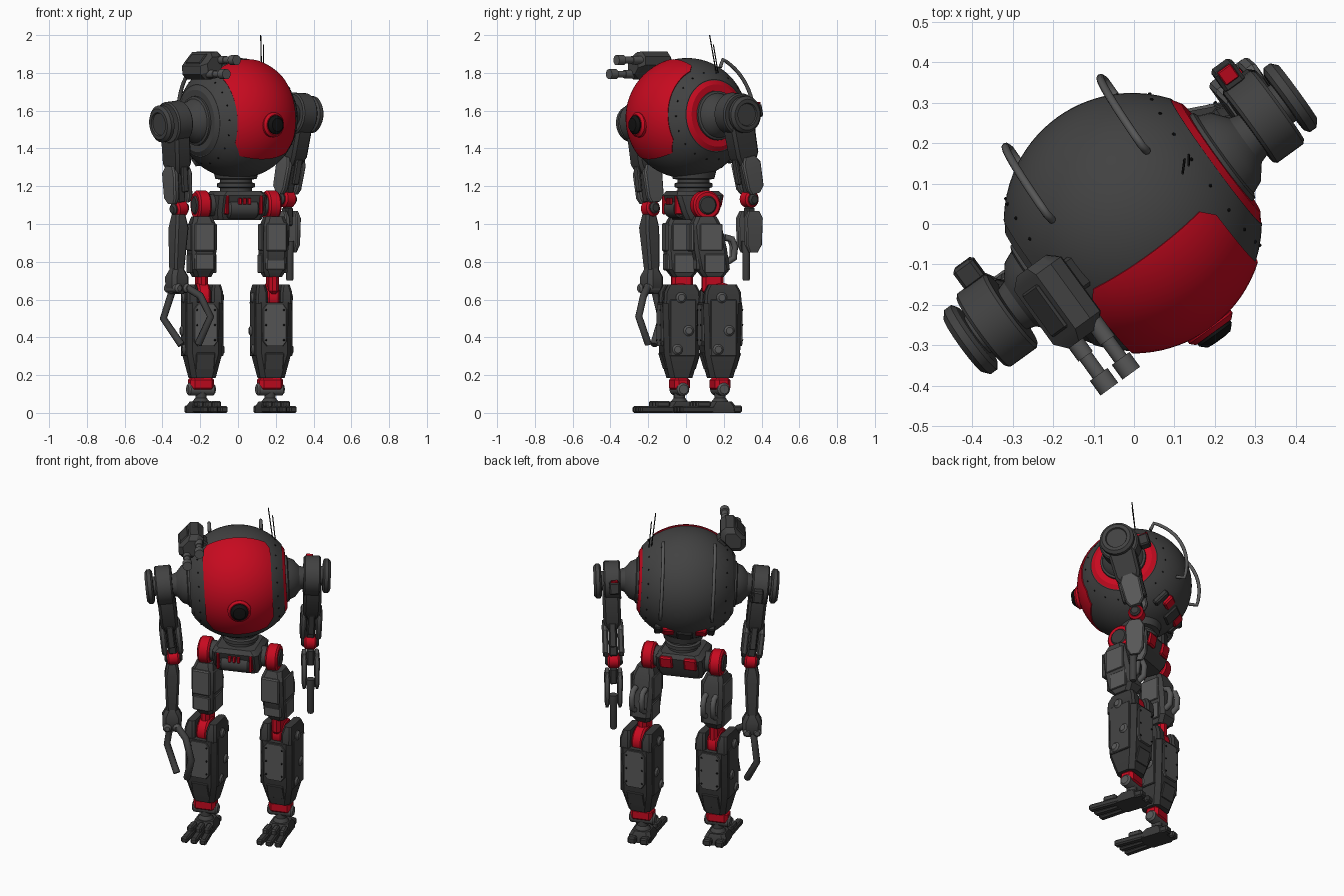
import bpy, bmesh
from math import pi, sin, cos, radians, sqrt
from mathutils import Matrix, Vector

if "Cube" in bpy.data.objects:
    bpy.data.objects.remove(bpy.data.objects["Cube"])


def material(name, r, g, b):
    m = bpy.data.materials.new(name)
    m.use_nodes = True
    m.diffuse_color = (r, g, b, 1)
    node = next(n for n in m.node_tree.nodes if n.type == 'BSDF_PRINCIPLED')
    node.inputs["Base Color"].default_value = (r, g, b, 1)
    return m


RED = material("red paint", .57, .003, .014)
DARK = material("dark grey metal", .054, .054, .054)
CHAR = material("charcoal metal", .04, .04, .04)
GREY = material("mid grey metal", .095, .095, .095)
BLACK = material("black", .006, .006, .006)


def T(x, y, z):
    return Matrix.Translation((x, y, z))


def R(deg, axis):
    return Matrix.Rotation(radians(deg), 4, axis)


ALONG_X, FORWARD, WORLD = R(90, 'Y'), R(90, 'X'), Matrix()


def finish(name, bm, mat, frame):
    """Store a bmesh as an object, smooth below 32 degrees."""
    bmesh.ops.recalc_face_normals(bm, faces=bm.faces)
    for f in bm.faces:
        f.smooth = True
    for e in bm.edges:
        e.smooth = e.is_manifold and e.calc_face_angle() < radians(32)
    me = bpy.data.meshes.new(name)
    bm.to_mesh(me)
    bm.free()
    me.materials.append(mat)
    ob = bpy.data.objects.new(name, me)
    ob.matrix_world = frame
    bpy.context.collection.objects.link(ob)
    return ob


def skin(bm, rings):
    for a, b in zip(rings, rings[1:]):
        for i in range(len(a)):
            j = (i + 1) % len(a)
            bm.faces.new((a[i], a[j], b[j], b[i]))
    bm.faces.new(rings[0])
    bm.faces.new(rings[-1])


def lathe(name, profile, mat, frame=WORLD, place=WORLD, seg=32, cuts=()):
    """Revolve (height, radius) pairs round z, move by place, trim by planes."""
    bm = bmesh.new()
    skin(bm, [[bm.verts.new((r * cos(2 * pi * i / seg), r * sin(2 * pi * i / seg), t))
               for i in range(seg)] for t, r in profile])
    bm.transform(place)
    bmesh.ops.recalc_face_normals(bm, faces=bm.faces)
    for co, no in cuts:
        bmesh.ops.bisect_plane(bm, geom=bm.verts[:] + bm.edges[:] + bm.faces[:],
                               plane_co=co, plane_no=no, clear_outer=True)
    return finish(name, bm, mat, frame)


def drum(name, length, r, mat, frame=WORLD, place=WORLD, edge=.01):
    h = length / 2
    return lathe(name, [(-h, r - edge), (edge - h, r), (h - edge, r), (h, r - edge)], mat, frame, place)


def loft(name, levels, mat, frame=WORLD, chamfer=.02):
    """Stack chamfered rectangles given as (z, half x, half y, centre y)."""
    bm = bmesh.new()
    rings = []
    for z, hx, hy, cy in levels:
        c = chamfer
        pts = [(hx, hy - c), (hx - c, hy), (c - hx, hy), (-hx, hy - c),
               (-hx, c - hy), (c - hx, -hy), (hx - c, -hy), (hx, c - hy)]
        rings.append([bm.verts.new((x, y + cy, z)) for x, y in pts])
    skin(bm, rings)
    return finish(name, bm, mat, frame)


def box(name, centre, size, mat, frame=WORLD, rot=WORLD, bevel=.008):
    bm = bmesh.new()
    bmesh.ops.create_cube(bm, size=1, matrix=T(*centre) @ rot @ Matrix.Diagonal((*size, 1)))
    bmesh.ops.bevel(bm, geom=bm.edges[:], offset=min(bevel, min(size) * .3), segments=1, affect='EDGES')
    return finish(name, bm, mat, frame)


def tube(name, pts, r, mat, frame=WORLD):
    cu = bpy.data.curves.new(name, 'CURVE')
    cu.dimensions, cu.bevel_depth, cu.bevel_resolution, cu.use_fill_caps = '3D', r, 2, True
    sp = cu.splines.new('POLY')
    sp.points.add(len(pts) - 1)
    for p, q in zip(sp.points, pts):
        p.co = (*q, 1)
    cu.materials.append(mat)
    ob = bpy.data.objects.new(name, cu)
    ob.matrix_world = frame
    bpy.context.collection.objects.link(ob)


def dots(name, pts, r, frame):
    bm = bmesh.new()
    for p in pts:
        bmesh.ops.create_icosphere(bm, subdivisions=1, radius=r, matrix=T(*p))
    finish(name, bm, BLACK, frame)


# Round body, turned to one side and slightly rolled
BODY = T(-.003, .005, 1.56) @ R(36, 'Z') @ R(-3, 'Y')
RAD, SIDE = .319, .255
ball = [(x, sqrt(RAD * RAD - x * x)) for x in [SIDE * i / 12 for i in range(-12, 13)]]
top, low = radians(74), radians(42)
plate_cuts = [((0, 0, 0), (0, sin(top), cos(top))), ((0, 0, 0), (0, sin(low), -cos(low)))]
for s in (-1, 1):
    plate_cuts += [((s * .187, 0, 0), (s, 0, 0)), ((s * .187, -.105, 0), (s, .9, 0)),
                   ((s * .187, 0, -.12), (s * .9, 0, -.5))]
lathe("body_shell", ball, DARK, BODY, ALONG_X, 64)
plate = lathe("front_plate", ball, RED, BODY, ALONG_X, 64, plate_cuts)
thick = plate.modifiers.new("thickness", 'SOLIDIFY')
thick.thickness, thick.offset = .006, 1
drum("eye_rim", .05, .066, RED, BODY, T(0, -.313, -.035) @ FORWARD, .012)
lathe("eye", [(-.02, .05), (.03, .05), (.045, .035), (.047, .015)], BLACK, BODY, T(0, -.315, -.035) @ FORWARD)
ring = sqrt(RAD ** 2 - .22 ** 2)
dots("body_rivets", [(s * .22, ring * cos(a * pi / 9), ring * sin(a * pi / 9))
                     for s in (-1, 1) for a in range(18)], .005, BODY)

# Rear rails, lower panels and antennas
for s in (-1, 1):
    arc = [(s * .145, .335 * cos(radians(a)), .335 * sin(radians(a))) for a in range(-15, 66, 5)]
    ends = [Vector(p) * .86 for p in (arc[0], arc[-1])]
    tube("rear_rail", [(s * .145, *ends[0][1:])] + arc + [(s * .145, *ends[1][1:])], .01, GREY, BODY)
    box("lower_rear_panel", (s * .09, .22, -.203), (.07, .07, .03), RED, BODY, R(47, 'X'))
    box("lower_rear_frame", (s * .15, .19, -.205), (.04, .1, .035), CHAR, BODY, R(43, 'X'))
box("lower_rear_keel", (0, .21, -.225), (.09, .1, .035), CHAR, BODY, R(43, 'X'))
tube("tall_antenna", [(.125, .16, 1.8), (.12, .125, 2)], .003, BLACK)
tube("short_antenna", [(.135, .17, 1.8), (.135, .145, 1.95)], .003, BLACK)

# Twin gun on the shoulder
GUN = BODY @ T(-.25, -.05, .292) @ R(-45, 'Y')
loft("gun_housing", [(-.11, .055, .04, 0), (-.085, .082, .052, 0), (.08, .082, .052, 0), (.11, .055, .042, 0)],
     DARK, GUN @ FORWARD, .032)
box("gun_top_cover", (0, 0, .05), (.07, .13, .018), CHAR, GUN)
box("gun_mount", (.02, .03, -.06), (.06, .09, .08), CHAR, GUN)
for s in (-1, 1):
    lathe("gun_barrel", [(0, .022), (.08, .022), (.08, .018), (.135, .018), (.135, .027), (.18, .027), (.18, .015)],
          GREY, GUN, T(s * .05, -.07, -.012) @ FORWARD, 16)

# Shoulders and upper arms
for s in (-1, 1):
    side = T(s * SIDE, 0, 0) @ R(90 * s, 'Y')
    lathe("shoulder_ring", [(-.03, .192), (0, .188), (.015, .165), (.015, .13), (-.01, .13)],
          RED if s > 0 else DARK, BODY, side, 48)
    lathe("shoulder_cone", [(-.01, .135), (.025, .13), (.03, .118), (.06, .105), (.09, .068), (.13, .055)],
          DARK, BODY, side)
    ARM = BODY @ T(s * .423, .02 if s > 0 else 0, 0) @ R(5 if s > 0 else -3, 'Y') @ R(13 if s > 0 else 3, 'X')
    drum("shoulder_drum", .095, .112, DARK, ARM, T(-s * .008, 0, 0) @ ALONG_X, .008)
    lathe("shoulder_disc", [(.03, .055), (.052, .055), (.053, .085), (.062, .098), (.082, .098), (.096, .082),
                            (.096, .062), (.088, .058)], DARK, ARM, R(90 * s, 'Y'))
    box("shoulder_bracket", (-s * .02, .135, -.015), (.06, .06, .07), CHAR, ARM)
    if s > 0:
        box("shoulder_marker", (-.02, .145, .023), (.04, .04, .009), RED, ARM)
    LIMB = ARM @ T(0 if s > 0 else .012, 0, 0)
    loft("upper_arm", [(-.27, .04, .05, 0), (-.22, .05, .072, 0), (-.08, .05, .076, 0), (0, .045, .06, 0)],
         CHAR, LIMB, .015)
    box("upper_arm_core", (0, 0, -.33), (.05, .06, .2), CHAR, LIMB)
    for k in (-1, 1):
        loft("arm_side_plate", [(-.43, .014, .03, 0), (-.4, .017, .052, .005), (-.27, .017, .058, .005),
                                (-.23, .012, .035, 0)], GREY, LIMB @ T(k * .044, 0, 0), .008)
        box("arm_link", (0, k * .06, -.3), (.04, .02, .14), DARK, LIMB)
    elbow = T(0, -.012 if s > 0 else 0, -.46) @ ALONG_X
    drum("elbow", .07, .044, RED, LIMB, elbow)
    drum("elbow_cap", .1, .03, CHAR, LIMB, elbow)

# Gripping forearm
GRIP = T(-.315, -.195, 0) @ R(36, 'Z')
loft("right_forearm", [(.72, .028, .03, .015), (.78, .034, .036, .015), (.98, .042, .044, 0), (1.05, .03, .032, 0)],
     DARK, GRIP, .012)
loft("hand", [(.63, .035, .035, .015), (.66, .053, .05, .015), (.72, .055, .05, .015), (.765, .034, .034, .015)],
     DARK, GRIP)
tube("outer_claw", [(-.34, -.17, .67), (-.395, -.13, .5), (-.3, -.17, .36)], .02, DARK)
tube("inner_claw", [(-.28, -.2, .67), (-.2, -.225, .62), (-.145, -.25, .51), (-.21, -.2, .365)], .02, DARK)
for k in (-1, 1):
    drum("claw_pivot", .12, .024, GREY, GRIP, T(k * .028, .01, .66) @ FORWARD)

# Gun forearm
LAUNCH = T(.262, .335, 0) @ R(36, 'Z')
box("forearm_core", (0, 0, 1.04), (.045, .05, .1), CHAR, LAUNCH)
for k in (-1, 1):
    loft("forearm_prong", [(.85, .008, .028, 0), (.89, .014, .05, 0), (1.03, .016, .055, 0), (1.07, .01, .035, 0)],
         GREY, LAUNCH @ T(k * .036, 0, 0), .006)
lathe("forearm_barrel", [(.7, .016), (.71, .02), (.84, .02), (.86, .024), (.91, .024)], DARK, LAUNCH, T(0, -.02, 0), 16)

# Neck and pelvis
lathe("neck", [(1.13, .1), (1.165, .1), (1.17, .085), (1.19, .085), (1.195, .1), (1.215, .1), (1.22, .085),
               (1.235, .085), (1.24, .11), (1.28, .12)], DARK, T(-.01, .04, 0))
HIP = T(-.01, .035, 0) @ R(20, 'Z')
loft("pelvis", [(1.02, .12, .075, 0), (1.06, .135, .1, 0), (1.15, .135, .13, 0), (1.175, .11, .115, 0)], DARK, HIP)
drum("pelvis_roll", .17, .05, DARK, HIP, T(0, -.085, 1.08) @ ALONG_X)
for k in (-1, 0, 1):
    box("pelvis_stripe", (k * .026, -.132, 1.12), (.018, .014, .036), RED, HIP, bevel=.003)
for s in (-1, 1):
    box("pelvis_front_trim", (s * .095, -.113, 1.1), (.016, .045, .1), RED, HIP)
    box("pelvis_rear_panel", (s * .07, .115, 1.125), (.075, .035, .075), RED, HIP, R(-12, 'X'))
    drum("hip_disc", .07, .077, RED, HIP, T(s * .197, 0, 1.1) @ ALONG_X)
    drum("hip_cap", .085, .052, CHAR, HIP, T(s * .197, 0, 1.1) @ ALONG_X)
    drum("hip_axle", .1, .058, DARK, HIP, T(s * .135, 0, 1.1) @ ALONG_X)

# Legs
for x, hip, knee, foot in ((-.19, -.03, -.02, -.035), (.175, .1, .14, .18)):
    LEG = T(x, foot, 0) @ R(11, 'Z')
    h, k = hip - foot, knee - foot
    m = (h + k) / 2
    loft("thigh", [(.72, .045, .055, k), (.76, .062, .085, k), (.87, .066, .088, m),
                   (.99, .066, .08, h), (1.04, .05, .055, h)], DARK, LEG)
    box("thigh_front_plate", (0, h - .079, .93), (.11, .022, .15), GREY, LEG)
    box("thigh_lower_front_plate", (0, k - .084, .8), (.105, .022, .09), GREY, LEG)
    for s in (-1, 1):
        box("thigh_side_plate", (s * .066, m, .93), (.012, .12, .14), GREY, LEG)
        box("thigh_lower_plate", (s * .064, k, .79), (.012, .11, .1), GREY, LEG)
        tube("thigh_hose", [(s * .03, k + d, z) for d, z in
                            ((.06, .93), (.1, .92), (.115, .88), (.11, .82), (.06, .79))], .017, GREY, LEG)
    # Red knee held between two cheeks on top of the shin
    box("knee_link", (0, k, .7), (.055, .115, .14), RED, LEG, bevel=.02)
    drum("knee", .066, .08, RED, LEG, T(0, 0, .61) @ ALONG_X)
    loft("shin", [(.185, .066, .062, 0), (.31, .094, .095, 0), (.585, .097, .104, 0)], CHAR, LEG, .025)
    for s in (-1, 1):
        loft("shin_cheek", [(.58, .032, .1, 0), (.64, .031, .096, 0), (.68, .022, .075, 0)],
             CHAR, LEG @ T(s * .066, 0, 0), .012)
        loft("shin_plate", [(-.11, .045, .01, 0), (-.085, .064, .01, 0), (.085, .064, .01, 0), (.11, .045, .01, 0)],
             GREY, LEG @ T(0, s * .101, .465), .004)
        dots("shin_rivets", [(i * .048, s * .111, .465 + j * .08) for i in (-1, 1) for j in (-1, 0, 1)], .006, LEG)
        box("shin_lower_plate", (0, s * .086, .275), (.1, .012, .09), DARK, LEG, R(s * -17, 'X'))
        box("shin_side_plate", (s * .095, 0, .45), (.014, .14, .3), DARK, LEG)
        for y, z in ((-.01, .61), (.03, .435), (-.03, .335)):
            drum("shin_bolt", .035, .028, GREY, LEG, T(s * .095, y, z) @ ALONG_X)
    # Ankle and toed foot
    FOOT = T(x - .006, foot, 0) @ R(18, 'Z')
    box("ankle", (0, 0, .153), (.13, .085, .078), RED, FOOT, bevel=.018)
    drum("ankle_axle", .15, .034, GREY, FOOT, T(0, 0, .125) @ ALONG_X)
    lathe("ankle_post", [(.04, .05), (.06, .045), (.08, .03), (.12, .03)], DARK, FOOT, seg=16)
    loft("foot_base", [(0, .064, .08, 0), (.035, .064, .075, 0), (.06, .052, .055, 0)], CHAR, FOOT)
    for s in (-1, 1):
        box("foot_heel", (s * .036, .06, .02), (.05, .09, .04), CHAR, FOOT)
    for i in (-1, 0, 1):
        TOE = FOOT @ T(i * .045, -.06, 0) @ R(i * 3, 'Z')
        box("toe", (0, -.08, .018), (.04, .2, .036), CHAR, TOE)
        box("toe_knuckle", (0, -.05, .046), (.034, .08, .036), DARK, TOE)
